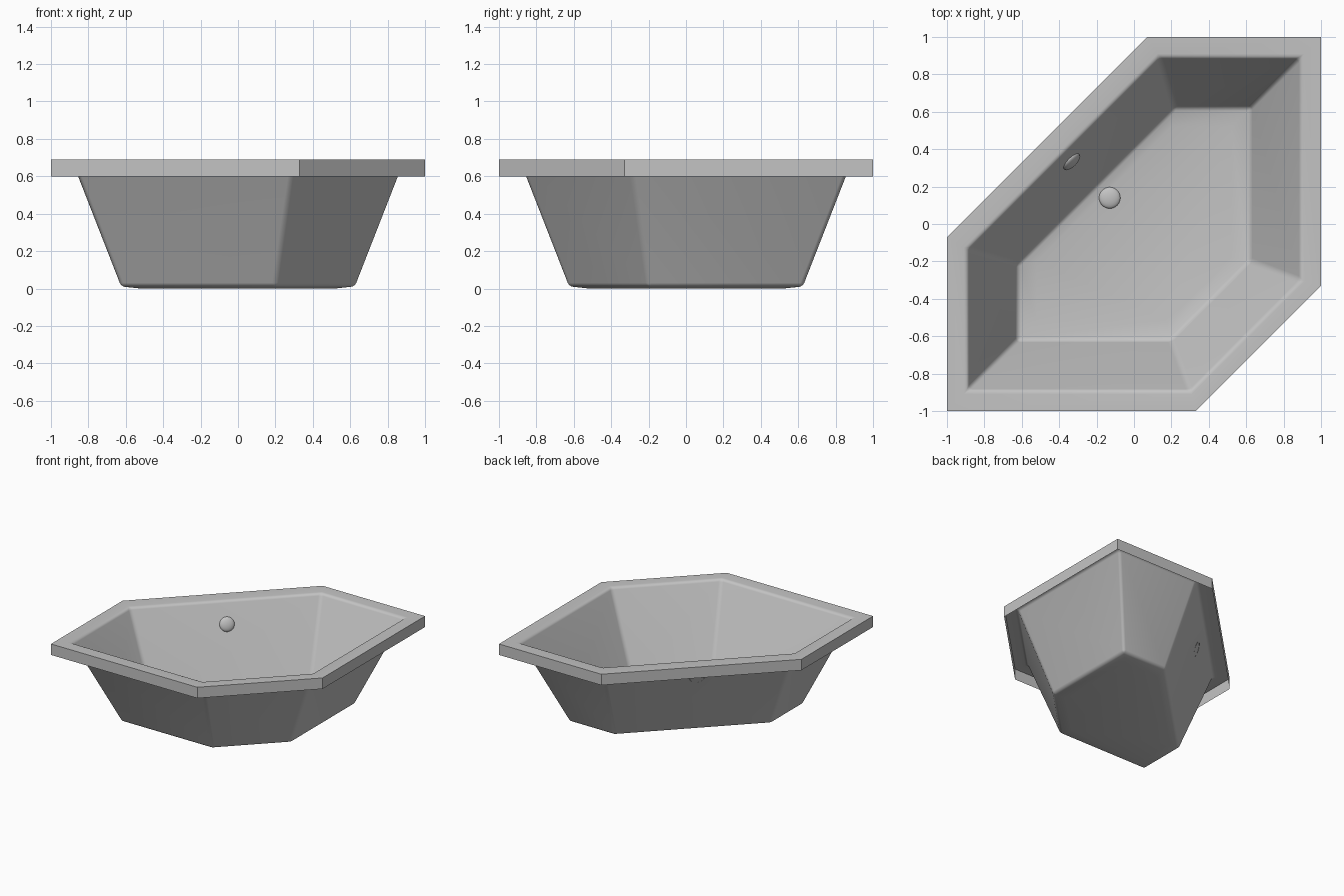
import bpy, bmesh
from mathutils import Vector

cube = bpy.data.objects.get("Cube")
if cube:
    bpy.data.objects.remove(cube, do_unlink=True)

grey = bpy.data.materials.new("enamel grey")
grey.use_nodes = True
colour = (0.55, 0.55, 0.55, 1)
grey.diffuse_color = colour
grey.node_tree.nodes["Principled BSDF"].inputs["Base Color"].default_value = colour


def finish(bm, name):
    mesh = bpy.data.meshes.new(name)
    bm.to_mesh(mesh)
    bm.free()
    mesh.materials.append(grey)
    obj = bpy.data.objects.new(name, mesh)
    bpy.context.collection.objects.link(obj)
    bpy.ops.object.select_all(action='DESELECT')
    obj.select_set(True)
    bpy.context.view_layer.objects.active = obj
    bpy.ops.object.shade_smooth_by_angle(angle=0.5)
    return obj


def hexagon(bm, a, front, back, z):
    """Square of half-width a with its front and back corners cut by diagonals."""
    points = [(-a, -a), (front - a, -a), (a, a - front),
              (a, a), (a - back, a), (-a, back - a)]
    return [bm.verts.new((x, y, z)) for x, y in points]


# Basin: one thin shell from hanging rim skirt to gently dished floor
bm = bmesh.new()
loops = [hexagon(bm, *ring) for ring in (
    (1.0, 1.33, 0.93, 0.60),     # skirt bottom
    (1.0, 1.33, 0.93, 0.69),     # rim outside
    (0.89, 1.19, 0.755, 0.69),   # rim inside
    (0.625, 0.825, 0.41, 0.012),  # floor edge
    (0.52, 0.70, 0.32, 0.0))]    # floor dish
for low, high in zip(loops, loops[1:]):
    for k in range(6):
        n = (k + 1) % 6
        bm.faces.new((low[k], low[n], high[n], high[k]))
bm.faces.new(loops[-1])

# Round the lip, the floor edge and the creases between the walls
wall = set(loops[2] + loops[3])
soft = [e for e in bm.edges if all(v in wall for v in e.verts)]
bmesh.ops.bevel(bm, geom=soft, offset=0.02, segments=4, profile=0.5,
                affect='EDGES')
finish(bm, "bathtub_basin")


def dome(name, centre, normal, radius, height):
    """Shallow cap lying on a surface."""
    bm = bmesh.new()
    bmesh.ops.create_uvsphere(bm, u_segments=32, v_segments=16, radius=1)
    bmesh.ops.delete(bm, geom=[v for v in bm.verts if v.co.z < -0.01],
                     context='VERTS')
    bmesh.ops.scale(bm, vec=(radius, radius, height), verts=bm.verts)
    obj = finish(bm, name)
    obj.location = centre
    obj.rotation_euler = Vector(normal).to_track_quat('Z', 'Y').to_euler()


# Drain cap on the floor, overflow cap on the long diagonal wall
dome("drain_cap", (-0.13, 0.14, 0.002), (0, 0, 1), 0.057, 0.02)
dome("overflow_cap", (-0.335, 0.335, 0.52), (0.664, -0.664, 0.344), 0.057, 0.024)
